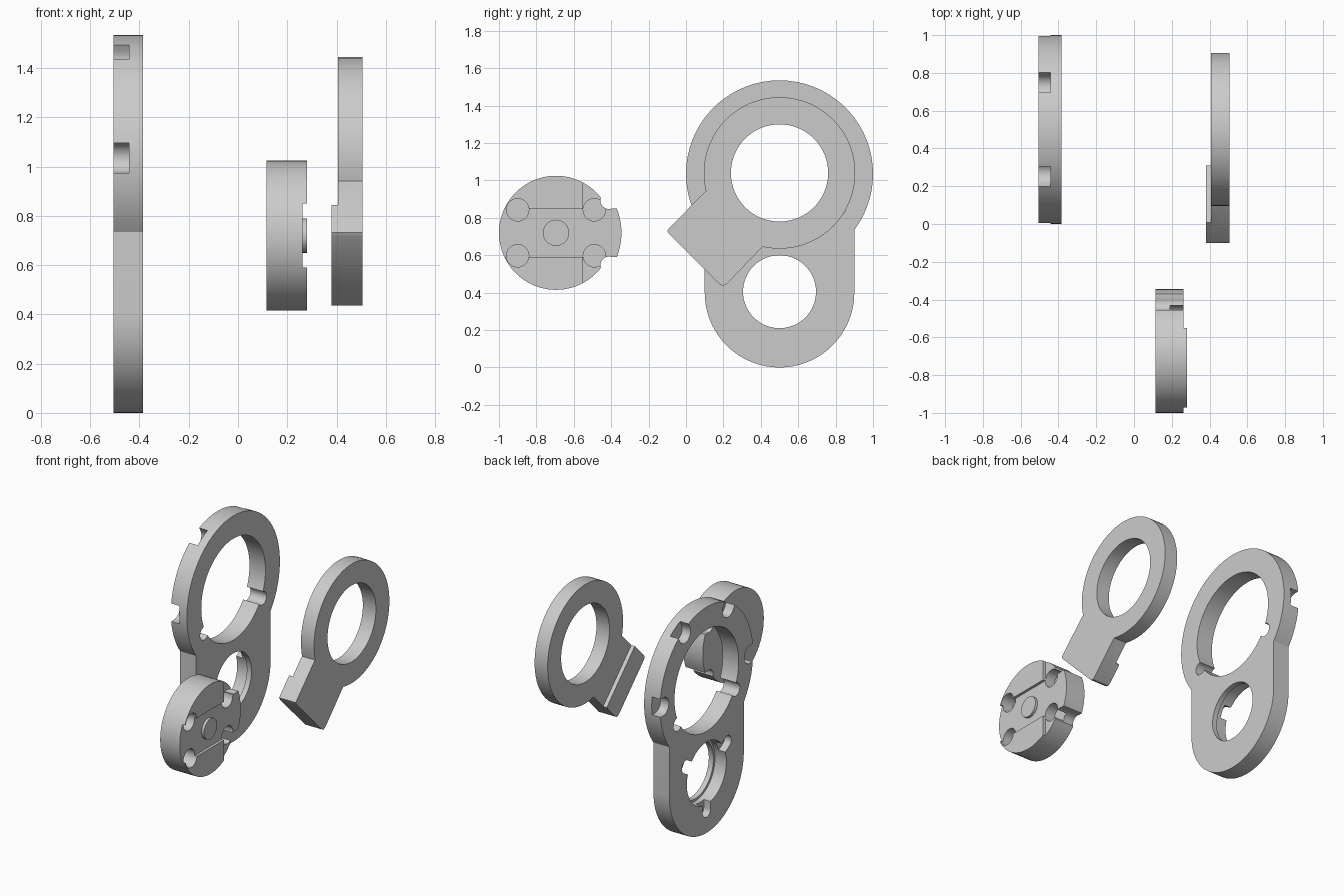
import bpy, bmesh
from math import sin, cos, pi, radians, asin, degrees

if "Cube" in bpy.data.objects:
    bpy.data.objects.remove(bpy.data.objects["Cube"])


def arc(cy, cz, r, a0, a1, n):
    """Points of an arc in the yz plane, angles in degrees."""
    return [(cy + r * cos(radians(a0 + (a1 - a0) * i / n)),
             cz + r * sin(radians(a0 + (a1 - a0) * i / n))) for i in range(n + 1)]


def circle(cy, cz, r, n=64):
    return arc(cy, cz, r, 0, 360, n)[:-1]


def prism(name, pts, x0, x1):
    """Extrude a yz outline along x."""
    bm = bmesh.new()
    face = bm.faces.new([bm.verts.new((x0, y, z)) for y, z in pts])
    ext = bmesh.ops.extrude_face_region(bm, geom=[face])
    new = [v for v in ext["geom"] if isinstance(v, bmesh.types.BMVert)]
    bmesh.ops.translate(bm, verts=new, vec=(x1 - x0, 0, 0))
    bmesh.ops.recalc_face_normals(bm, faces=bm.faces)
    me = bpy.data.meshes.new(name)
    bm.to_mesh(me)
    bm.free()
    ob = bpy.data.objects.new(name, me)
    bpy.context.collection.objects.link(ob)
    return ob


def boolean(ob, pts, x0, x1, op="DIFFERENCE"):
    tool = prism("cutter", pts, x0, x1)
    tool.hide_render = True
    mod = ob.modifiers.new("bool", "BOOLEAN")
    mod.object, mod.operation, mod.solver = tool, op, "EXACT"
    bpy.context.view_layer.objects.active = ob
    bpy.ops.object.modifier_apply(modifier=mod.name)
    bpy.data.objects.remove(tool)


def slot(cy, cz, r0, r1, w, angle):
    """Radial slot from r0 to r1 with a rounded end at r1, half width w."""
    a = radians(angle)
    s = 1 if r1 > r0 else -1
    pts = [(r0, -w * s), (r0, w * s)] + arc(r1 - s * w, 0, w, 90 if s > 0 else 270,
                                            -90 if s > 0 else 90, 12)
    return [(cy + u * cos(a) - v * sin(a), cz + u * sin(a) + v * cos(a)) for u, v in pts]


def finish(ob):
    bpy.ops.object.select_all(action="DESELECT")
    ob.select_set(True)
    bpy.context.view_layer.objects.active = ob
    bpy.ops.object.shade_smooth_by_angle(angle=radians(30))


# Large plate with two openings
BIG, LOW = (0.5, 1.035), (0.5, 0.405)
plate = prism("back_plate", arc(*BIG, 0.5, -36.87, 216.87, 48)
              + arc(0.5, 0.4, 0.4, 180, 360, 36), -0.505, -0.385)
boolean(plate, circle(*BIG, 0.345), -0.6, -0.3)
boolean(plate, circle(*LOW, 0.195), -0.6, -0.3)
boolean(plate, circle(*LOW, 0.212), -0.6, -0.42)
# Rim pockets, hole notches and keyhole slots
for a in (0, 60, 120, 180):
    boolean(plate, slot(*BIG, 0.6, 0.405, 0.061, a), -0.6, -0.442)
for a in (-30, 210):
    boolean(plate, circle(BIG[0] + 0.36 * cos(radians(a)),
                          BIG[1] + 0.36 * sin(radians(a)), 0.045, 24), -0.6, -0.3)
for a in (30, 150, 270):
    boolean(plate, slot(*LOW, 0.12, 0.30, 0.042, a), -0.6, -0.455)
finish(plate)

# Ring with an angled tab, thicker at the tab end
ring = prism("tab_ring", arc(0.5, 1.04, 0.405, -103, 194, 56)
             + [(0.1, 0.938), (-0.085, 0.75), (-0.1, 0.732), (-0.092, 0.715),
                (0.18, 0.443), (0.2, 0.436), (0.218, 0.446)], 0.38, 0.505)
boolean(ring, circle(0.5, 1.04, 0.26), 0.3, 0.6)
boolean(ring, [(-0.5, 1.35), (0.8, 0.05), (1.8, 1.05), (0.5, 2.35)], 0.3, 0.407)
finish(ring)

# Hub disc with a lobe on one side
C = (-0.695, 0.72)
a, b = degrees(asin(0.13 / 0.305)), degrees(asin(0.13 / 0.35))
disc = prism("hub_disc", arc(*C, 0.305, a, 360 - a, 56) + arc(*C, 0.35, -b, b, 10),
             0.115, 0.28)
# T-shaped lowered channel
boolean(disc, [(-1.2, 0.59), (-0.55, 0.59), (-0.55, 0.3), (-0.2, 0.3), (-0.2, 1.2),
               (-0.55, 1.2), (-0.55, 0.85), (-1.2, 0.85)], 0.262, 0.4)
# Round sockets and edge scallops, mirrored above and below
for s in (-1, 1):
    for y in (-0.9, -0.49):
        boolean(disc, circle(y, 0.72 + s * 0.123, 0.06, 32), 0.19, 0.4)
    boolean(disc, circle(-0.412, 0.72 + s * 0.172, 0.045, 24), 0.0, 0.4)
boolean(disc, circle(*C, 0.07, 32), 0.2, 0.28, "UNION")
finish(disc)
